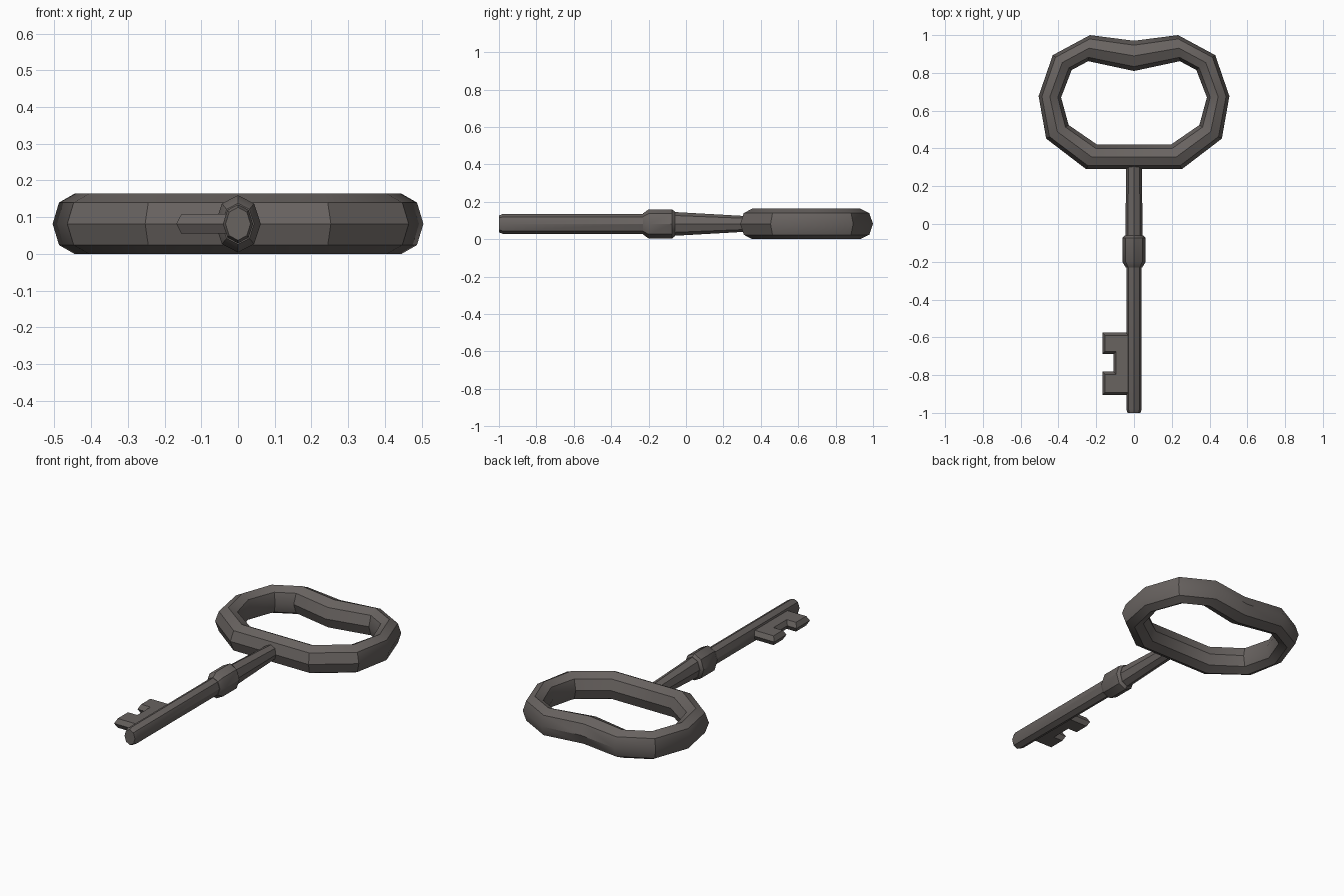
import bpy, math

if "Cube" in bpy.data.objects:
    bpy.data.objects.remove(bpy.data.objects["Cube"])

ZC = 0.082  # height of the key's centre plane

iron = bpy.data.materials.new("dark_iron")
iron.diffuse_color = (0.14, 0.125, 0.118, 1)
iron.use_nodes = True
iron.node_tree.nodes["Principled BSDF"].inputs["Base Color"].default_value = iron.diffuse_color


def make(name, verts, faces):
    me = bpy.data.meshes.new(name)
    me.from_pydata(verts, [], faces)
    ob = bpy.data.objects.new(name, me)
    bpy.context.collection.objects.link(ob)
    me.materials.append(iron)
    bpy.ops.object.select_all(action='DESELECT')
    bpy.context.view_layer.objects.active = ob
    ob.select_set(True)
    bpy.ops.object.mode_set(mode='EDIT')
    bpy.ops.mesh.select_all(action='SELECT')
    bpy.ops.mesh.normals_make_consistent(inside=False)
    bpy.ops.object.mode_set(mode='OBJECT')
    bpy.ops.object.shade_smooth_by_angle(angle=math.radians(35))
    return ob


def skin(name, rings, closed=False):
    """Join equal rings of points with quads; cap the ends unless closed."""
    n, m = len(rings[0]), len(rings)
    verts = [p for r in rings for p in r]
    faces = [(i * n + j, i * n + (j + 1) % n,
              (i + 1) % m * n + (j + 1) % n, (i + 1) % m * n + j)
             for i in range(m if closed else m - 1) for j in range(n)]
    if not closed:
        faces += [tuple(range(n)), tuple(range((m - 1) * n, m * n))]
    return make(name, verts, faces)


def rod(name, stations, n=8):
    """Elliptical rod along y from (y, x radius, z radius) stations."""
    angs = [2 * math.pi * k / n for k in range(n)]
    return skin(name, [[(rx * math.cos(a), y, ZC + rz * math.sin(a)) for a in angs]
                       for y, rx, rz in stations])


# bow: octagonal tube between outer and inner outlines, right half mirrored
half = [((0, .97), (0, .81)), ((.233, 1.0), (.243, .862)),
        ((.43, .894), (.33, .815)), ((.505, .677), (.386, .67)),
        ((.465, .452), (.346, .524)), ((.253, .29), (.195, .42))]
flip = lambda p: (-p[0], p[1])
outline = half + [(flip(o), flip(i)) for o, i in reversed(half[1:])]
rings = []
for o, i in outline:
    ring = []
    for k in range(8):
        a = k * math.pi / 4
        t = (1 + math.cos(a)) / 2
        ring.append((i[0] + (o[0] - i[0]) * t, i[1] + (o[1] - i[1]) * t,
                     ZC + 0.082 * math.sin(a)))
    rings.append(ring)
skin("bow", rings, closed=True)

# shaft, collar and tapered neck
rod("shaft", [(-1.0, .034, .045), (-.98, .041, .053), (-.2, .041, .053)])
rod("collar", [(-.23, .044, .056), (-.2, .062, .078), (-.075, .062, .078), (-.06, .048, .066)])
rod("neck", [(-.07, .046, .064), (.32, .041, .042)])

# bit: notched plate with bevelled edges
def bit_outline(d, z):
    l, b, t, nx, n0, n1 = -.168 + d, -.905 + d, -.575 - d, -.108 + d, -.782 - d, -.688 + d
    return [(x, y, z) for x, y in [(0, b), (l, b), (l, n0), (nx, n0),
                                   (nx, n1), (l, n1), (l, t), (0, t)]]

skin("bit", [bit_outline(.014, ZC - .027), bit_outline(0, ZC), bit_outline(.014, ZC + .027)])
